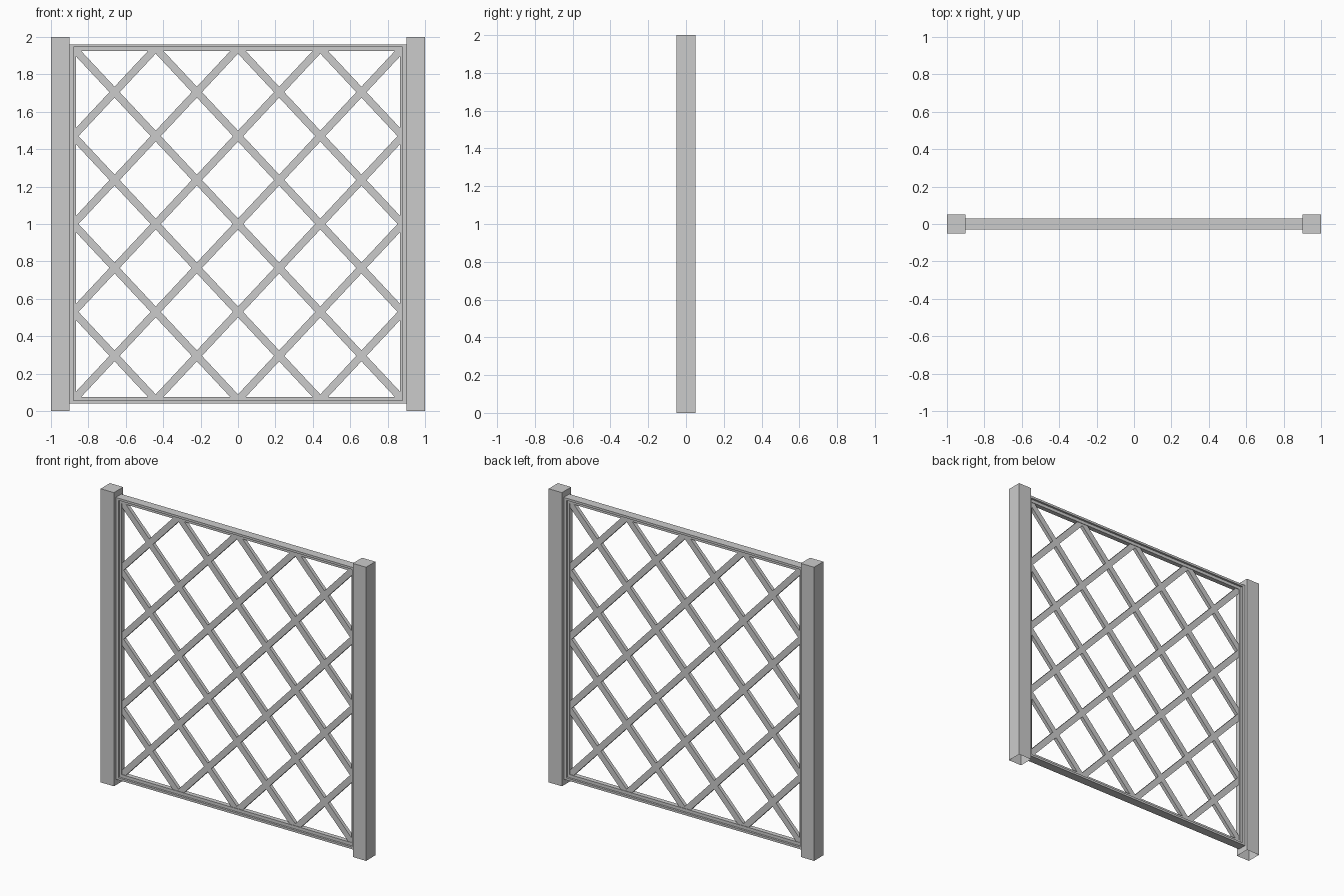
import bpy, bmesh
from mathutils import Vector

if "Cube" in bpy.data.objects:
    bpy.data.objects.remove(bpy.data.objects["Cube"])

def finish(name, bm):
    bmesh.ops.recalc_face_normals(bm, faces=bm.faces)
    me = bpy.data.meshes.new(name)
    bm.to_mesh(me)
    bm.free()
    ob = bpy.data.objects.new(name, me)
    bpy.context.collection.objects.link(ob)
    return ob

def prism(bm, pts, d):
    """Extrude an x/z outline through y from -d to d."""
    f = bm.faces.new([bm.verts.new((x, -d, z)) for x, z in pts])
    r = bmesh.ops.extrude_face_region(bm, geom=[f])
    vs = [v for v in r["geom"] if isinstance(v, bmesh.types.BMVert)]
    bmesh.ops.translate(bm, verts=vs, vec=(0, 2 * d, 0))

def ring(name, outer, inner, d):
    """Rectangular frame around z = 1; outer and inner are (half width, half height)."""
    bm = bmesh.new()
    loops = []
    for (w, h), y in ((outer, -d), (inner, -d), (inner, d), (outer, d)):
        loops.append([bm.verts.new((sx * w, y, 1 + sz * h))
                      for sx, sz in ((-1, -1), (1, -1), (1, 1), (-1, 1))])
    for i in range(4):
        a, b = loops[i], loops[(i + 1) % 4]
        for j in range(4):
            k = (j + 1) % 4
            bm.faces.new((a[j], a[k], b[k], b[j]))
    return finish(name, bm)

# Posts, open at the bottom
for side, x in (("left", -0.95), ("right", 0.95)):
    bm = bmesh.new()
    prism(bm, [(x - .05, 0), (x + .05, 0), (x + .05, 2), (x - .05, 2)], 0.05)
    bmesh.ops.recalc_face_normals(bm, faces=bm.faces)
    bottom = [f for f in bm.faces if f.calc_center_median().z < 0.001]
    bmesh.ops.delete(bm, geom=bottom, context='FACES')
    finish(side + "_post", bm)

# Stepped frame: thick outer rails and thin inner lip
ring("outer_frame", (0.90, 0.96), (0.88, 0.945), 0.03)
ring("inner_frame", (0.88, 0.945), (0.865, 0.924), 0.016)

# Diagonal lattice, trimmed inside the inner frame
W, H, STRIP, DEPTH = 0.88, 0.94, 0.04, 0.0125
bm = bmesh.new()
for s in (-1, 1):
    along = Vector((s * W, H))
    across = Vector((-H, s * W)).normalized() * STRIP / 2
    for k in range(-3, 4):
        c = Vector((0.44 * k, 1))
        a, b = c - along * 2, c + along * 2
        prism(bm, [a - across, b - across, b + across, a + across], DEPTH)
for co, no in (((0.87, 0, 0), (1, 0, 0)), ((-0.87, 0, 0), (-1, 0, 0)),
               ((0, 0, 1.93), (0, 0, 1)), ((0, 0, 0.07), (0, 0, -1))):
    bmesh.ops.bisect_plane(bm, geom=bm.verts[:] + bm.edges[:] + bm.faces[:],
                           plane_co=co, plane_no=no, clear_outer=True)
finish("lattice", bm)
